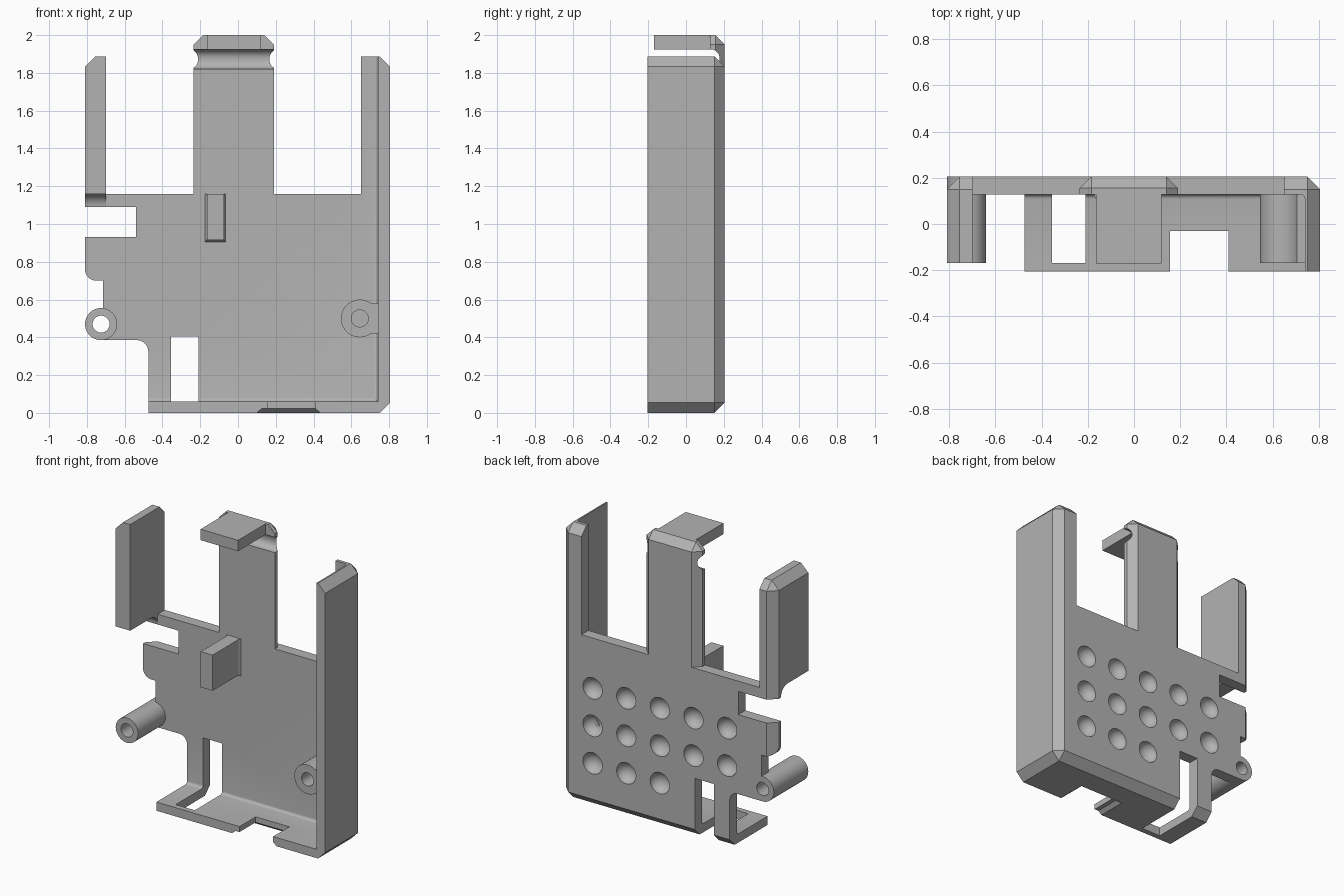
import bpy
import bmesh
from math import sin, cos, pi, radians
from mathutils import Matrix, Vector

if "Cube" in bpy.data.objects:
    bpy.data.objects.remove(bpy.data.objects["Cube"])

grey = bpy.data.materials.new("plain grey")
grey.use_nodes = True
GREY = (0.45, 0.45, 0.45, 1)
grey.diffuse_color = GREY
grey.node_tree.nodes["Principled BSDF"].inputs["Base Color"].default_value = GREY

BACK, FACE, FRONT, POST_FRONT = 0.205, 0.128, -0.205, -0.168
CHAMFER = 0.055


def finish(name, bm):
    bmesh.ops.recalc_face_normals(bm, faces=bm.faces[:])
    mesh = bpy.data.meshes.new(name)
    bm.to_mesh(mesh)
    bm.free()
    mesh.materials.append(grey)
    obj = bpy.data.objects.new(name, mesh)
    bpy.context.collection.objects.link(obj)
    return obj


def box(name, x, y, z, bevel=None, size=CHAMFER, segments=1):
    """Box from ranges; bevel picks edges by the signs (-1, 0, 1) of their middle."""
    bm = bmesh.new()
    bmesh.ops.create_cube(bm, size=2)
    if bevel:
        mids = {e: sum((v.co for v in e.verts), Vector()) / 2 for e in bm.edges}
        chosen = [e for e, m in mids.items() if bevel(*(round(c) for c in m))]
    for v in bm.verts:
        v.co = [r[0] if c < 0 else r[1] for c, r in zip(v.co, (x, y, z))]
    if bevel:
        bmesh.ops.bevel(bm, geom=chosen, offset=size, segments=segments,
                        profile=0.5, affect='EDGES')
    return finish(name, bm)


def prism(name, points, axis, lo, hi):
    """Extrude an (x, z) outline along y, or a (y, z) outline along x."""
    bm = bmesh.new()
    place = (lambda a, b: (a, lo, b)) if axis == 'y' else (lambda a, b: (lo, a, b))
    face = bm.faces.new([bm.verts.new(place(*p)) for p in points])
    new = bmesh.ops.extrude_face_region(bm, geom=[face])["geom"]
    step = Vector((0, hi - lo, 0)) if axis == 'y' else Vector((hi - lo, 0, 0))
    bmesh.ops.translate(bm, vec=step, verts=[v for v in new if isinstance(v, bmesh.types.BMVert)])
    return finish(name, bm)


def cylinder(name, x, z, r, y0, y1):
    bm = bmesh.new()
    turn = Matrix.Translation((x, (y0 + y1) / 2, z)) @ Matrix.Rotation(pi / 2, 4, 'X')
    bmesh.ops.create_cone(bm, cap_ends=True, segments=40, radius1=r, radius2=r,
                          depth=y1 - y0, matrix=turn)
    return finish(name, bm)


def arc(cx, cy, r, start, end, n=8):
    angles = [radians(start + (end - start) * i / n) for i in range(n + 1)]
    return [(cx + r * cos(a), cy + r * sin(a)) for a in angles]


def cut(target, *cutters):
    for c in cutters:
        c.hide_render = True
        mod = target.modifiers.new("cut", 'BOOLEAN')
        mod.operation, mod.solver, mod.object = 'DIFFERENCE', 'EXACT', c
        bpy.context.view_layer.update()
        graph = bpy.context.evaluated_depsgraph_get()
        mesh = bpy.data.meshes.new_from_object(target.evaluated_get(graph))
        target.modifiers.clear()
        target.data = mesh
        bpy.data.objects.remove(c)


# Chamfered shell: back plate, floor and side walls
shell = box("tray_shell", (-0.81, 0.805), (FRONT, BACK), (0, 1.888),
            lambda x, y, z: y >= 0)
cut(shell,
    # main cavity with filleted inner corners
    box("cavity", (-0.70, 0.74), (-1, FACE), (0.06, 3),
        lambda x, y, z: y == 1 and (x == 1 or z == -1), 0.02, 4),
    # left side cavity, curved below the left wall
    prism("side_cavity", [(-1, 0.06), (FACE, 0.06)]
          + arc(FACE - 0.07, 1.09, 0.07, 0, 90) + [(-1, 1.16)], 'x', -1, -0.69),
    box("left_wall_trim", (-1, -0.6), (-1, POST_FRONT), (-1, 3)),
    box("top_gap", (-0.70, 0.65), (-1, 1), (1.16, 3)),
    box("side_slot", (-1, -0.54), (-1, 1), (0.93, 1.09)),
    # stepped lower left outline
    prism("outline", [(-1, -1), (-0.475, -1)] + arc(-0.535, 0.325, 0.06, 0, 90)
          + [(-0.715, 0.385), (-0.715, 0.70)] + arc(-0.75, 0.76, 0.06, -90, -180)
          + [(-1, 0.76)], 'y', -1, 1),
    box("cable_slot", (-0.355, -0.21), (POST_FRONT, 1), (-1, 0.405)),
    box("floor_notch", (0.155, 0.41), (-1, -0.03), (-1, 0.1)),
    cylinder("screw_hole", -0.725, 0.47, 0.045, -1, 1))

# Flared underside of the floor notch
flare = box("notch_flare", (0.125, 0.41), (-1, -0.03), (-0.02, 0.022))
for v in flare.data.vertices:
    if v.co.z < 0:
        v.co.x += 0.05 if v.co.x > 0.3 else -0.05
        v.co.y += 0.05
cut(shell, flare)

# Rows of round dimples in the back
bm = bmesh.new()
for row, count in enumerate((5, 5, 3)):
    for col in range(count):
        spot = Matrix.Translation((0.565 - 0.255 * col, BACK, 0.815 - 0.257 * row))
        squash = Matrix.Diagonal((0.073, 0.062, 0.073, 1))
        bmesh.ops.create_uvsphere(bm, u_segments=28, v_segments=16, radius=1,
                                  matrix=spot @ squash @ Matrix.Rotation(pi / 2, 4, 'X'))
cut(shell, finish("dimples", bm))

# Centre tongue with a scooped neck
tongue = box("centre_tongue", (-0.235, 0.19), (FACE, BACK), (1.13, 2.0),
             lambda x, y, z: (y == 1 and z >= 0) or (z == 1 and x != 0 and y == 0), 0.05)
cut(tongue, prism("scoop", [(0, 1.82)] + arc(0.13, 1.868, 0.048, -90, 0)
                  + arc(0.13, 1.877, 0.048, 0, 90) + [(0, 1.925)], 'x', -1, 1))
arm = box("latch_arm", (-0.165, 0.12), (-0.17, 0.15), (1.925, 2.0))

# Support block with a flared foot
block = box("support_block", (-0.165, -0.075), (POST_FRONT, FACE + 0.02), (0.915, 1.16))
foot = box("support_foot", (-0.18, -0.06), (FACE - 0.018, FACE + 0.01), (0.9, 1.175))
for v in foot.data.vertices:
    if v.co.y < FACE:
        v.co.x += 0.015 if v.co.x < -0.12 else -0.015
        v.co.z += 0.015 if v.co.z < 1 else -0.015
cut(foot, box("foot_trim", (-1, 1), (-1, 1), (1.16, 2)))

# Screw posts
left = cylinder("right_side_post", -0.725, 0.47, 0.085, POST_FRONT, BACK)
cut(left, cylinder("bore", -0.725, 0.47, 0.045, -1, 1))
right = cylinder("left_side_post", 0.645, 0.50, 0.1, POST_FRONT, FACE + 0.02)
web = box("post_web", (0.705, 0.76), (POST_FRONT, FACE + 0.02), (0.42, 0.58))
cut(right, cylinder("bore", 0.645, 0.50, 0.045, -1, 0.1))

# Smooth curved faces, keep edges sharp
bpy.ops.object.select_all(action='DESELECT')
for obj in (shell, tongue, left, right):
    obj.select_set(True)
bpy.context.view_layer.objects.active = shell
bpy.ops.object.shade_smooth_by_angle(angle=radians(30))
